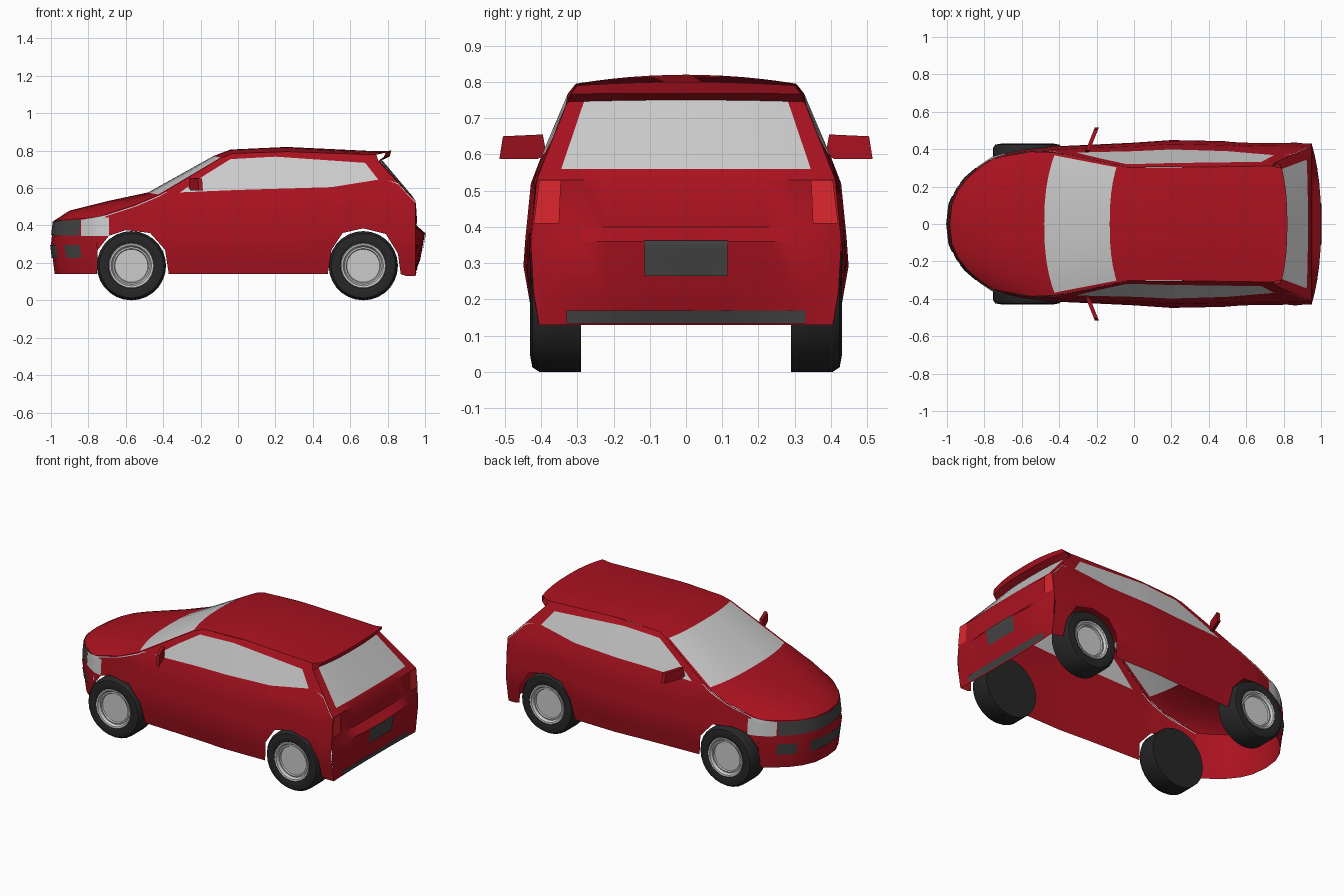
import bpy, bmesh, math
from mathutils import Vector
from mathutils.bvhtree import BVHTree

if "Cube" in bpy.data.objects:
    bpy.data.objects.remove(bpy.data.objects["Cube"])


def material(name, rgb):
    m = bpy.data.materials.new(name)
    m.diffuse_color = (*rgb, 1)
    m.use_nodes = True
    m.node_tree.nodes["Principled BSDF"].inputs["Base Color"].default_value = m.diffuse_color
    return m


RED = material("red_paint", (0.40, 0.006, 0.014))
DARK = material("dark_trim", (0.06, 0.06, 0.06))
TYRE = material("tyre_rubber", (0.02, 0.02, 0.02))
LAMP = material("red_lamp", (0.72, 0.02, 0.026))


def build(name, faces, mat=None, angle=35, recalc=True):
    """Make an object from a list of faces given as point lists."""
    bm = bmesh.new()
    for f in faces:
        bm.faces.new([bm.verts.new(p) for p in f])
    bmesh.ops.remove_doubles(bm, verts=bm.verts, dist=0.0008)
    if recalc:
        bmesh.ops.recalc_face_normals(bm, faces=bm.faces)
    me = bpy.data.meshes.new(name)
    bm.to_mesh(me)
    bm.free()
    me.shade_smooth()
    me.set_sharp_from_angle(angle=math.radians(angle))
    if mat:
        me.materials.append(mat)
    ob = bpy.data.objects.new(name, me)
    bpy.context.collection.objects.link(ob)
    return ob


def interp(pts, x):
    if x <= pts[0][0]:
        return pts[0][1]
    for (a, fa), (b, fb) in zip(pts, pts[1:]):
        if x <= b:
            return fa + (fb - fa) * (x - a) / (b - a)
    return pts[-1][1]


def mirrored(f):
    return [(x, -y, z) for x, y, z in reversed(f)]


# Half width of the body: profile over height times plan factor over length
HEIGHT_W = [(.13, .42), (.3, .45), (.53, .427), (.6, .397), (.77, .325), (.80, .30)]
PLAN_W = [(-.755, .80), (-.6, .89), (-.45, .925), (0, .97), (.2, 1), (.95, .965)]


def half(x, z):
    return interp(HEIGHT_W, z) * interp(PLAN_W, x)


# Lengthwise stations: centre x, centre z, edge x, edge z
ST = [(-.98, .14, -.755, .14), (-1, .30, -.755, .30), (-.985, .425, -.755, .442),
      (-.9, .48, -.69, .465), (-.7, .53, -.55, .51),
      (-.48, .577, -.42, .565), (-.13, .772, -.09, .762), (-.04, .806, -.03, .785),
      (.26, .82, .26, .795), (.74, .797, .74, .778), (.82, .80, .79, .79),
      (.81, .768, .78, .767), (.77, .75, .75, .745), (.93, .56, .92, .56),
      (.95, .53, .95, .53), (.955, .40, .95, .40), (1, .36, .95, .36),
      (.975, .22, .95, .22), (.94, .13, .95, .13)]
TS = [0, .3, .52, .7, .86, .96, 1]
body, glass = {"shell": []}, {"windshield": [], "rear_window": [], "side_windows": []}


def strip_point(s, t):
    xc, zc, xe, ze = s
    return (xc + (xe - xc) * t ** 2.5, half(xe, ze) * t, zc + (ze - zc) * t ** 2)


# Nose, hood, windshield, roof, spoiler and tail as one lengthwise strip
for i, (a, b) in enumerate(zip(ST, ST[1:])):
    for j, (t, u) in enumerate(zip(TS, TS[1:])):
        f = [strip_point(a, t), strip_point(b, t), strip_point(b, u), strip_point(a, u)]
        if i == 5 and j < 5:
            dest = glass["windshield"]
        elif i == 12 and j < 4:
            dest = glass["rear_window"]
        else:
            dest = body["shell"]
        dest += [f, mirrored(f)]

# Sides: columns from the sill and wheel arches up to the roof edge
TOP = [(s[2], s[3]) for s in ST[2:10] + ST[12:15]]
SILL = [(-.755, .14), (-.75, .27), (-.69, .345), (-.6, .375), (-.47, .36), (-.39, .27),
        (-.37, .14), (.48, .14), (.50, .27), (.56, .36), (.67, .385), (.79, .355),
        (.855, .25), (.87, .14), (.90, .13), (.95, .13)]
GLASS_LOW = [(-.31, .577), (0, .59), (.5, .605), (.75, .645)]
GLASS_TOP = [(-.31, .577), (-.18, .668), (-.04, .755), (.2, .768), (.68, .735), (.75, .645)]
XS = sorted({p[0] for l in (TOP, SILL, GLASS_LOW, GLASS_TOP, PLAN_W) for p in l})


def column(x):
    top, lo = interp(TOP, x), interp(SILL, x)
    gl = min(interp(GLASS_LOW, x), top - .01)
    gt = max(gl, min(interp(GLASS_TOP, x), top - .005))
    zs = [lo + (gl - lo) * k / 6 for k in range(7)] + [gt, top]
    return [(x, half(x, z), z) for z in zs]


for xa, xb in zip(XS, XS[1:]):
    ca, cb = column(xa), column(xb)
    for k in range(8):
        f = [ca[k], cb[k], cb[k + 1], ca[k + 1]]
        if k == 6:
            f = [p for n, p in enumerate(f)
                 if (Vector(p) - Vector(f[n - 1])).length > .001]
            if len(f) < 3:
                continue
        dest = glass["side_windows"] if k == 6 else body["shell"]
        dest += [f, mirrored(f)]

build("body_shell", body["shell"], RED)
for name, faces in glass.items():
    build(name, faces)

# Surface finder for lamps and trim laid on the body
polys = body["shell"]
verts, idx = [], []
for f in polys:
    idx.append(list(range(len(verts), len(verts) + len(f))))
    verts += [Vector(p) for p in f]
TREE = BVHTree.FromPolygons(verts, idx)


def decal(name, view, corners, mat=None, n=8):
    """Lay a four-cornered panel (and its mirror) on the body along a view direction."""
    d = {"front": Vector((1, 0, 0)), "rear": Vector((-1, 0, 0)), "side": Vector((0, -1, 0))}[view]

    def point(u, v):
        a, b, c, e = [Vector(p) for p in corners]
        h, z = a.lerp(b, u).lerp(e.lerp(c, u), v)
        o = Vector((h, 0, z)) if view == "side" else Vector((0, h, z))
        hit = TREE.ray_cast(o - d * 3 + Vector((0, 1e-5, 1e-5)), d)[0]
        return tuple(hit - d * .005) if hit else None

    faces = []
    for i in range(n):
        for j in range(n):
            f = [point(p / n, q / n) for p, q in ((i, j), (i + 1, j), (i + 1, j + 1), (i, j + 1))]
            if None not in f:
                faces += [f, mirrored(f)]
    build(name, faces, mat)


def box(a, b, c, d):
    return [(a, c), (b, c), (b, d), (a, d)]


decal("headlights", "side", [(-.84, .345), (-.69, .345), (-.69, .458), (-.84, .43)])
decal("upper_grille", "front", [(0, .35), (.293, .345), (.293, .43), (0, .42)], DARK)
decal("lower_grille", "front", box(0, .15, .225, .295), DARK)
decal("fog_lamps", "front", box(.22, .30, .225, .295), DARK)
decal("tail_lamps", "rear", [(.35, .41), (.42, .41), (.405, .53), (.345, .53)], LAMP)
decal("rear_plate_panel", "rear", box(0, .115, .265, .362), DARK)
decal("rear_lower_trim", "rear", box(0, .33, .134, .17), DARK)


# Wheels: turned tyre and rim profiles (radius, y)
def lathe(name, prof, cx, side, mat=None, n=28):
    def p(r, y, k):
        a = math.tau * k / n
        return (cx + r * math.cos(a), side * y, .185 + r * math.sin(a))
    faces = []
    for (r, y), (s, w) in zip(prof, prof[1:]):
        for k in range(n):
            f = [p(r, y, k), p(s, w, k), p(s, w, k + 1), p(r, y, k + 1)]
            if r == 0:
                f = f[:3]
            elif s == 0:
                f = [f[0], f[1], f[3]]
            faces.append(f)
    build(name, faces, mat)


TYRE_P = [(0, .29), (.185, .29), (.185, .405), (.172, .424), (.14, .43), (.122, .424), (.12, .40)]
RIM_P = [(.122, .415), (.118, .427), (.108, .425), (.1, .41), (.092, .412), (.088, .404), (0, .404)]
for end, cx in (("front", -.57), ("rear", .67)):
    for label, side in (("left", -1), ("right", 1)):
        lathe(f"{end}_{label}_tyre", TYRE_P, cx, side, TYRE)
        lathe(f"{end}_{label}_rim", RIM_P, cx, side)

# Door mirrors: angled slabs
MIRROR = [(.385, .60), (.41, .587), (.515, .587), (.505, .65), (.395, .655)]
for label, side in (("left", -1), ("right", 1)):
    a, b = [[(-.262 + o + (y - .385) * .4, side * y, z) for y, z in MIRROR] for o in (0, .022)]
    rim = [[a[k - 1], a[k], b[k], b[k - 1]] for k in range(len(a))]
    build(f"{label}_door_mirror", [a, b[::-1]] + rim, RED)
